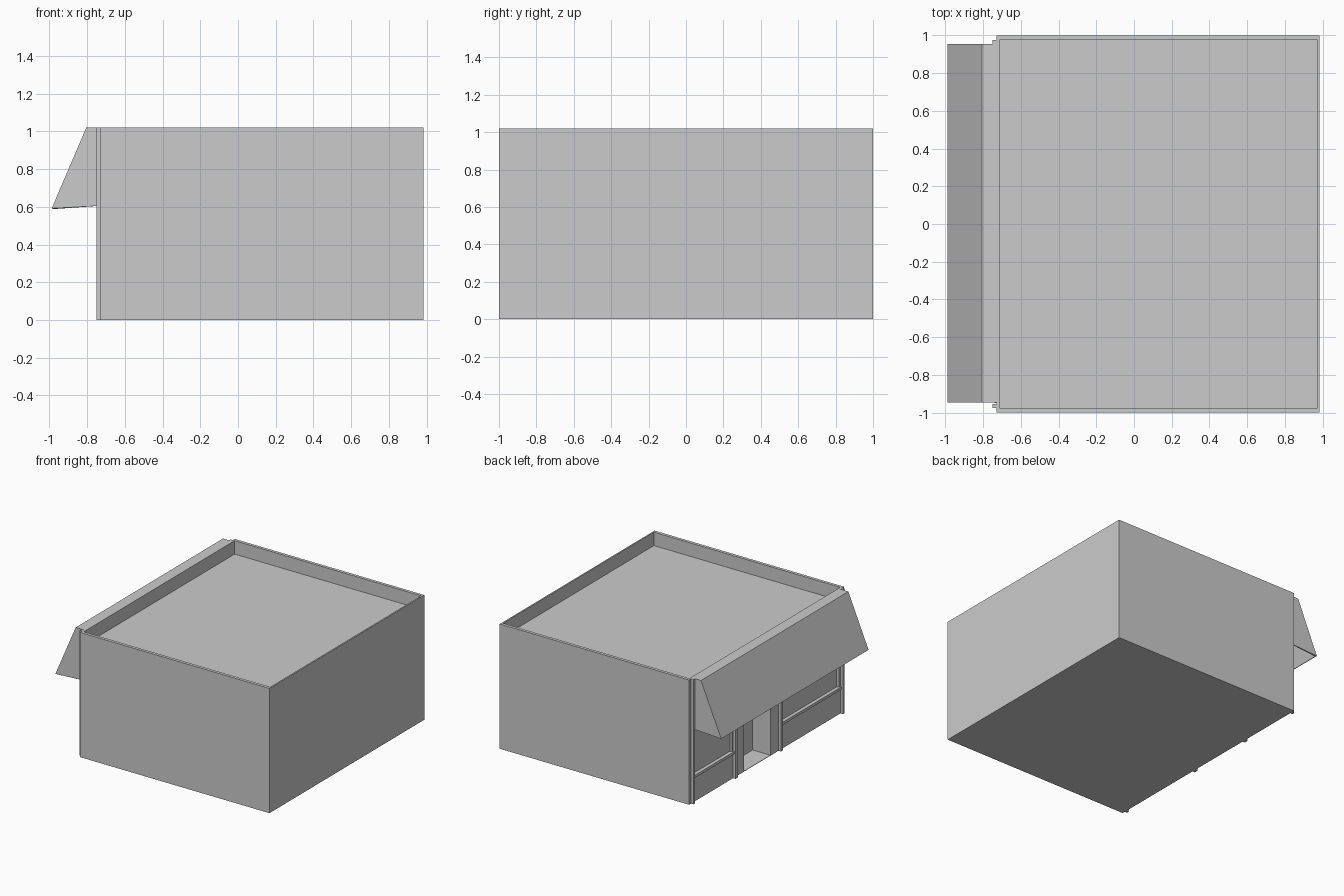
import bpy, bmesh

if "Cube" in bpy.data.objects:
    bpy.data.objects.remove(bpy.data.objects["Cube"])

X0, X1, H = -0.728, 0.985, 1.02


def box(name, x, y, z):
    """Axis-aligned box from (min, max) ranges."""
    bm = bmesh.new()
    bmesh.ops.create_cube(bm, size=1)
    for v in bm.verts:
        for i, r in enumerate((x, y, z)):
            v.co[i] = r[0] if v.co[i] < 0 else r[1]
    me = bpy.data.meshes.new(name)
    bm.to_mesh(me)
    bm.free()
    ob = bpy.data.objects.new(name, me)
    bpy.context.collection.objects.link(ob)
    return ob


def cut(target, name, x, y, z):
    cutter = box(name, x, y, z)
    mod = target.modifiers.new(name, 'BOOLEAN')
    mod.operation = 'DIFFERENCE'
    mod.solver = 'EXACT'
    mod.object = cutter
    bpy.context.view_layer.objects.active = target
    bpy.ops.object.modifier_apply(modifier=name)
    bpy.data.objects.remove(cutter)


# Main building with sunken roof, door recess and shop windows
body = box("building", (X0, X1), (-1, 1), (0, H))
cut(body, "roof_recess", (X0 + 0.015, X1 - 0.012), (-0.975, 0.975), (0.91, 1.2))
cut(body, "door_recess", (-0.9, X0 + 0.16), (-0.05, 0.29), (0.004, 0.6))
windows = {"left": (0.445, 0.935), "right": (-0.935, -0.20)}
for side, (a, b) in windows.items():
    cut(body, side + "_window_recess", (-0.9, X0 + 0.02), (a, b), (0.22, 0.6))
    box(side + "_window_sill", (X0 - 0.012, X0 + 0.015), (a - 0.015, b + 0.015), (0.2, 0.222))

# Corner pilasters run full height, door posts stop under the awning
for name, y, top in (("left_corner_post", 0.965, H), ("right_corner_post", -0.965, H),
                     ("left_door_post", 0.415, 0.62), ("right_door_post", -0.17, 0.62)):
    w = 0.01 if top == H else 0.015
    box(name, (-0.75, X0 + 0.004), (y - w, y + w), (0, top))

# Sloped awning: extruded profile, open at the back and underneath
profile = [(X0, 0.606), (X0, H), (-0.805, H), (-0.988, 0.592)]
bm = bmesh.new()
ends = [[bm.verts.new((x, y, z)) for x, z in profile] for y in (-0.948, 0.956)]
bm.faces.new(ends[0])
bm.faces.new(ends[1][::-1])
for i in (1, 2):
    bm.faces.new((ends[0][i], ends[1][i], ends[1][i + 1], ends[0][i + 1]))
bmesh.ops.recalc_face_normals(bm, faces=bm.faces)
top = max(bm.faces, key=lambda f: f.calc_center_median().z)
if top.normal.z < 0:
    bmesh.ops.reverse_faces(bm, faces=bm.faces)
me = bpy.data.meshes.new("awning")
bm.to_mesh(me)
bm.free()
awning = bpy.data.objects.new("awning", me)
bpy.context.collection.objects.link(awning)
shell = awning.modifiers.new("shell", 'SOLIDIFY')
shell.thickness = 0.008
shell.offset = -1
shell.use_even_offset = True
